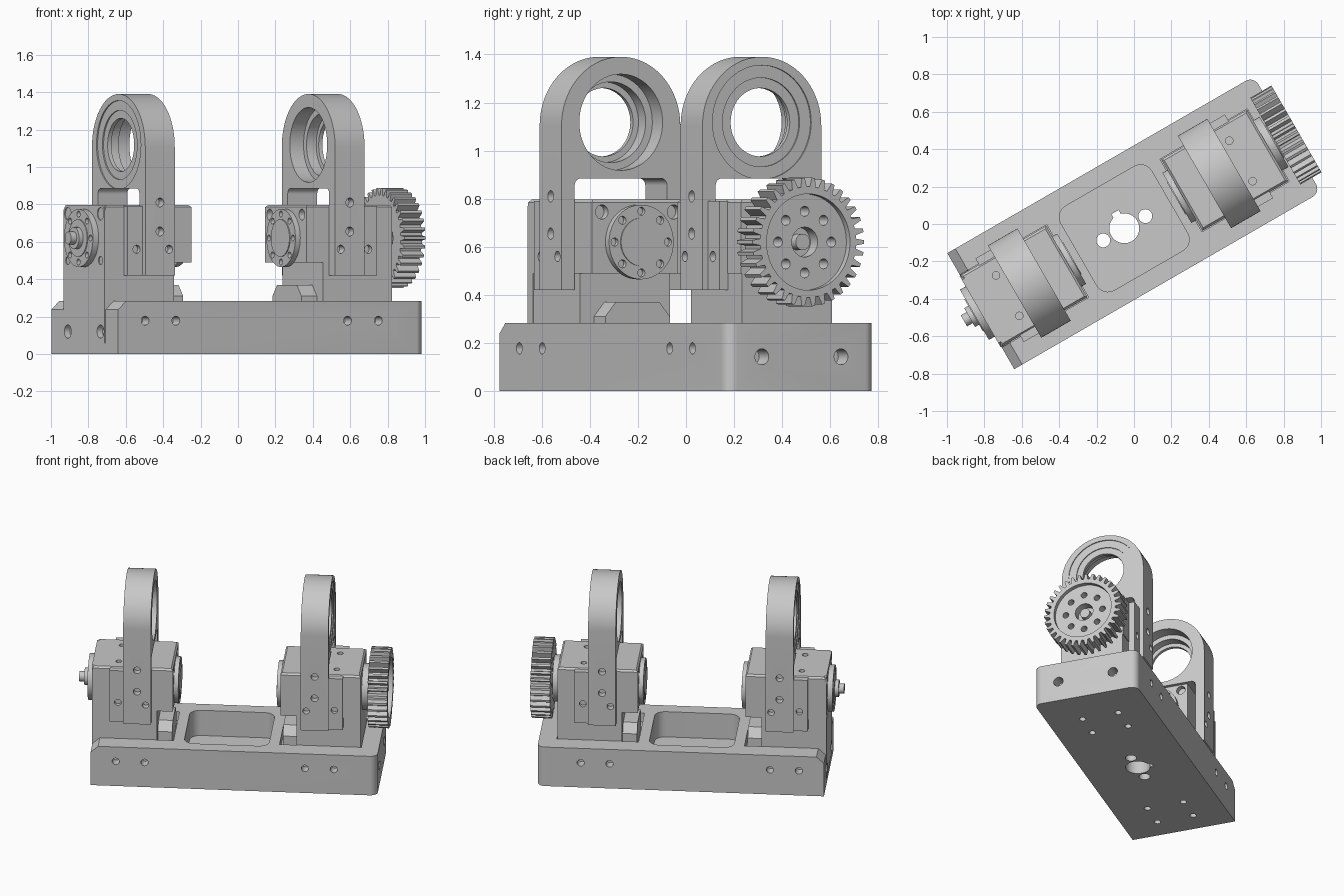
import bpy, bmesh
from math import sin, cos, pi, radians
from mathutils import Matrix, Vector

if "Cube" in bpy.data.objects:
    bpy.data.objects.remove(bpy.data.objects["Cube"])

grey = bpy.data.materials.new("light_machined_grey")
grey.use_nodes = True
GREY = (0.58, 0.58, 0.58, 1)
grey.diffuse_color = GREY
grey.node_tree.nodes["Principled BSDF"].inputs["Base Color"].default_value = GREY

MID = -0.06          # symmetry plane of the two bearing stands
L, W, H = 0.946, 0.358, 0.283
AXIS_Z = 0.62        # shaft height
BORE_Z = 1.118       # arch bore height
PLACE = Matrix.Translation((0, 0.007, 0)) @ Matrix.Rotation(radians(30), 4, 'Z')


def finish(bm, name):
    bmesh.ops.recalc_face_normals(bm, faces=bm.faces)
    me = bpy.data.meshes.new(name)
    bm.to_mesh(me)
    bm.free()
    ob = bpy.data.objects.new(name, me)
    bpy.context.collection.objects.link(ob)
    me.materials.append(grey)
    return ob


def box(name, a, b, bevel=0):
    bm = bmesh.new()
    a, b = Vector(a), Vector(b)
    size = [abs(q - p) for p, q in zip(a, b)]
    bmesh.ops.create_cube(bm, size=1, matrix=Matrix.Translation((a + b) / 2) @ Matrix.Diagonal((*size, 1)))
    if bevel:
        top = max(a.z, b.z) - 1e-4
        edges = [e for e in bm.edges if all(v.co.z > top for v in e.verts)]
        bmesh.ops.bevel(bm, geom=edges, offset=bevel, segments=1, affect='EDGES')
    return finish(bm, name)


def cyl(name, axis, r, p, a, b, n=40):
    """Cylinder of radius r from a to b along an axis; p holds the other two coordinates."""
    i = "xyz".index(axis)
    c = list(p)
    c.insert(i, (a + b) / 2)
    rot = {'x': Matrix.Rotation(pi / 2, 4, 'Y'), 'y': Matrix.Rotation(pi / 2, 4, 'X'), 'z': Matrix()}[axis]
    bm = bmesh.new()
    bmesh.ops.create_cone(bm, cap_ends=True, segments=n, radius1=r, radius2=r, depth=abs(b - a),
                          matrix=Matrix.Translation(c) @ rot)
    return finish(bm, name)


def prism(name, axis, pts, a, b):
    """Outline swept from a to b along an axis."""
    i = "xyz".index(axis)
    bm = bmesh.new()
    verts = []
    for p in pts:
        c = list(p)
        c.insert(i, a)
        verts.append(bm.verts.new(c))
    face = bm.faces.new(verts)
    new = bmesh.ops.extrude_face_region(bm, geom=[face])["geom"]
    step = Vector((0, 0, 0))
    step[i] = b - a
    bmesh.ops.translate(bm, vec=step, verts=[g for g in new if isinstance(g, bmesh.types.BMVert)])
    return finish(bm, name)


def arc(cx, cy, r, a0, a1, n=8):
    return [(cx + r * cos(radians(a0 + (a1 - a0) * k / n)), cy + r * sin(radians(a0 + (a1 - a0) * k / n)))
            for k in range(n + 1)]


def rounded(cx, cy, hx, hy, r):
    pts = []
    for k, (sx, sy) in enumerate([(1, 1), (-1, 1), (-1, -1), (1, -1)]):
        pts += arc(cx + sx * (hx - r), cy + sy * (hy - r), r, 90 * k, 90 * k + 90)
    return pts


def cut(ob, cutters):
    for c in cutters:
        c.hide_render = True
        m = ob.modifiers.new("cut", 'BOOLEAN')
        m.operation, m.solver, m.object = 'DIFFERENCE', 'EXACT', c
    dg = bpy.context.evaluated_depsgraph_get()
    me = bpy.data.meshes.new_from_object(ob.evaluated_get(dg))
    ob.modifiers.clear()
    ob.data = me
    for c in cutters:
        bpy.data.objects.remove(c)
    return ob


parts = []

# Base with rounded far corners, chamfered near end, pocket and bolt holes
R = 0.05
base = prism("base", 'z', [(-L, W), (-L, -W)] + arc(L - R, -W + R, R, -90, 0) + arc(L - R, W - R, R, 0, 90), 0, H)
cuts = [
    prism("chamfer", 'y', [(-L - 0.05, H - 0.09), (-L + 0.055, H + 0.005), (-L - 0.05, H + 0.005)], -1, 1),
    prism("pocket", 'z', rounded(MID, 0, 0.28, 0.26, 0.07), 0.1, 1),
    cyl("centre_hole", 'z', 0.08, (MID, 0), -1, 0.2),
    box("key_notch", (MID - 0.022, 0, -1), (MID + 0.022, 0.1, 0.2)),
]
for s in (-1, 1):
    cuts.append(cyl("dowel", 'z', 0.037, (MID + s * 0.13, 0), -1, 0.2))
    cuts.append(cyl("end_hole", 'x', 0.033, (s * 0.19, 0.143), L - 0.08, 1.2))
    cuts.append(box("seat", (MID + s * 0.35, -0.224, 0.22), (MID + s * 0.889, 0.224, 1)))
    for w in (0.53, 0.72):
        for t in (-1, 1):
            cuts.append(cyl("side_hole", 'y', 0.024, (MID + s * w, 0.178), t * (W - 0.07), t * 0.5, 20))
            cuts.append(cyl("foot_hole", 'z', 0.022, (MID + s * w, t * 0.125), -1, 0.08, 20))
cuts.append(box("plate_slot", (-1.2, -0.221, 0.06), (-L + 0.06, 0.221, 1)))
parts.append(cut(base, cuts))


def stand(s, side):
    X = lambda w: MID + s * w

    # Arch: round top over two legs, window above the housing, stepped bore with an outer lip
    R = 0.285
    legs = prism(side + "_arch", 'x', [(-R, 0.42), (R, 0.42)] + arc(0, 1.39 - R, R, 0, 180, 36), X(0.495), X(0.677))
    window = [(-0.222, 0.3), (0.222, 0.3)] + arc(0.192, 0.855, 0.03, 0, 90) + arc(-0.192, 0.855, 0.03, 90, 180)
    cuts = [prism("window", 'x', window, X(0.3), X(0.9))]
    for r, a, b in [(0.142, 0.3, 0.9), (0.2, 0.3, 0.58), (0.168, 0.3, 0.64), (0.185, 0.663, 0.9), (0.237, 0.67, 0.9)]:
        cuts.append(cyl("bore", 'x', r, (0, BORE_Z), X(a), X(b), 64))
    for t in (-1, 1):
        for z in (0.655, 0.81):
            cuts.append(cyl("leg_hole", 'y', 0.024, (X(0.586), z), t * 0.235, t * 0.4, 20))
        cuts.append(cyl("leg_hole", 'y', 0.022, (X(0.53), 0.56), t * 0.235, t * 0.4, 20))
    parts.append(cut(legs, cuts))

    # Wing plates beside the legs
    for t, n in ((-1, "front"), (1, "back")):
        wing = box(f"{side}_{n}_wing", (X(0.67), t * 0.215, 0.42), (X(0.77), t * 0.258, 0.79))
        parts.append(cut(wing, [cyl("hole", 'y', 0.022, (X(0.715), 0.56), t * 0.23, t * 0.4, 20)]))

    # Drive housing, overhanging towards the middle
    house = box(side + "_housing", (X(0.355), -0.22, 0.49), (X(0.885), 0.22, 0.797), 0.012)
    cuts = []
    for t in (-1, 1):
        cuts.append(cyl("top_hole", 'z', 0.02, (X(0.72), t * 0.125), 0.75, 1, 20))
        cuts.append(cyl("ear_hole", 'x', 0.03, (t * 0.172, 0.745), X(0.2), X(0.39), 20))
    parts.append(cut(house, cuts))
    parts.append(box(side + "_pedestal", (X(0.46), -0.216, 0.22), (X(0.885), 0.216, 0.49)))
    foot = [(-0.15, 0.22), (0.16, 0.22), (0.16, 0.31), (0.11, 0.37), (-0.1, 0.37), (-0.15, 0.31)]
    parts.append(prism(side + "_foot", 'x', foot, X(0.365), X(0.46)))

    # Bolted flanges on both ends of the housing
    for n, a, b in (("inner", 0.36, 0.325), ("outer", 0.88, 0.925)):
        flange = cyl(f"{side}_{n}_flange", 'x', 0.155, (0, AXIS_Z), X(a), X(b), 48)
        d = 0.01 if b > a else -0.01
        cuts = [cyl("bolt", 'x', 0.017, (0.128 * cos(k * pi / 4), AXIS_Z + 0.128 * sin(k * pi / 4)),
                    X(b - 2 * d), X(b + d), 16) for k in range(8)]
        parts.append(cut(flange, cuts))
        parts.append(cyl(f"{side}_{n}_cap", 'x', 0.1, (0, AXIS_Z), X(b - d), X(b + d / 2), 48))


stand(-1, "right")
stand(1, "left")

# End plate with clipped top corners that drops into the base
profile = [(-0.22, 0.06), (0.22, 0.06), (0.22, 0.77), (0.195, 0.797), (-0.195, 0.797), (-0.22, 0.77)]
plate = prism("end_plate", 'x', profile, -L - 0.004, -L + 0.04)
cuts = []
for t in (-1, 1):
    for r, z in ((0.036, 0.12), (0.034, 0.75), (0.022, 0.5)):
        cuts.append(cyl("hole", 'x', r, (t * 0.175, z), -1.2, -L + 0.03, 24))
parts.append(cut(plate, cuts))

# Bare stepped shaft on one end
parts.append(cyl("shaft_collar", 'x', 0.058, (0, AXIS_Z), -L, -1.015))
parts.append(cyl("shaft_tip", 'x', 0.034, (0, AXIS_Z), -L, -1.05))

# Spur gear on the other end
TEETH = 34
outline = []
for k in range(TEETH):
    for off, r in ((-0.33, 0.23), (-0.15, 0.268), (0.15, 0.268), (0.33, 0.23)):
        a = (k + off) * 2 * pi / TEETH
        outline.append((r * cos(a), AXIS_Z + r * sin(a)))
G0, G1 = 0.872, 1.003
gear = prism("gear", 'x', outline, G0, G1)
cuts = [cyl("recess", 'x', 0.2, (0, AXIS_Z), G1 - 0.03, 1.2, 64),
        cyl("hub_bore", 'x', 0.062, (0, AXIS_Z), G1 - 0.09, 1.2)]
for k in range(8):
    a = k * pi / 4
    cuts.append(cyl("hole", 'x', 0.021, (0.128 * cos(a), AXIS_Z + 0.128 * sin(a)), 0.8, 1.2, 20))
parts.append(cut(gear, cuts))
parts.append(cyl("gear_shaft", 'x', 0.034, (0, AXIS_Z), G0, G1 - 0.045))

# Turn the whole assembly and shade curved faces
for ob in parts:
    ob.data.transform(PLACE)
    ob.data.shade_smooth()
    ob.data.set_sharp_from_angle(angle=radians(25))
